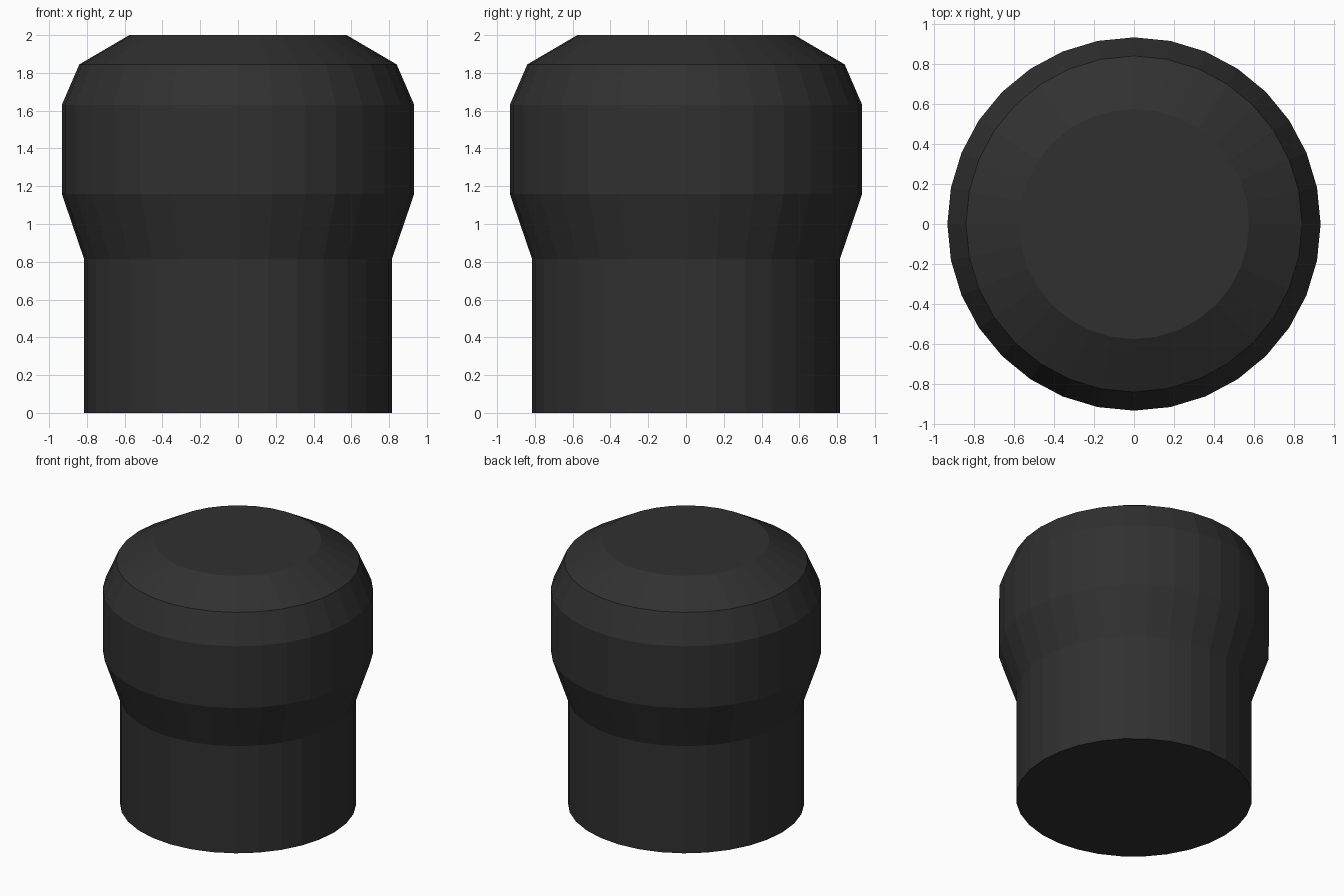
import bpy, bmesh, math

if "Cube" in bpy.data.objects:
    bpy.data.objects.remove(bpy.data.objects["Cube"])

SIDES = 32
# Outline of the knob as (radius, height), bottom to top
PROFILE = [(0.815, 0.0), (0.815, 0.815), (0.933, 1.16),
           (0.933, 1.63), (0.84, 1.845), (0.575, 2.0)]

# Dark plastic
mat = bpy.data.materials.new("charcoal black")
mat.diffuse_color = (0.03, 0.03, 0.03, 1.0)
mat.use_nodes = True
mat.node_tree.nodes["Principled BSDF"].inputs["Base Color"].default_value = mat.diffuse_color

# Turned body: one ring per profile point, bridged with flat faces
bm = bmesh.new()
rings = []
for r, z in PROFILE:
    rings.append([bm.verts.new((r * math.cos(2 * math.pi * i / SIDES),
                                r * math.sin(2 * math.pi * i / SIDES), z))
                  for i in range(SIDES)])
for low, high in zip(rings, rings[1:]):
    for i in range(SIDES):
        j = (i + 1) % SIDES
        bm.faces.new((low[i], low[j], high[j], high[i]))

# Bottom and top caps
bm.faces.new(rings[0][::-1])
bm.faces.new(rings[-1])

mesh = bpy.data.meshes.new("knob_body")
bm.to_mesh(mesh)
bm.free()
mesh.materials.append(mat)
body = bpy.data.objects.new("knob_body", mesh)
bpy.context.collection.objects.link(body)
